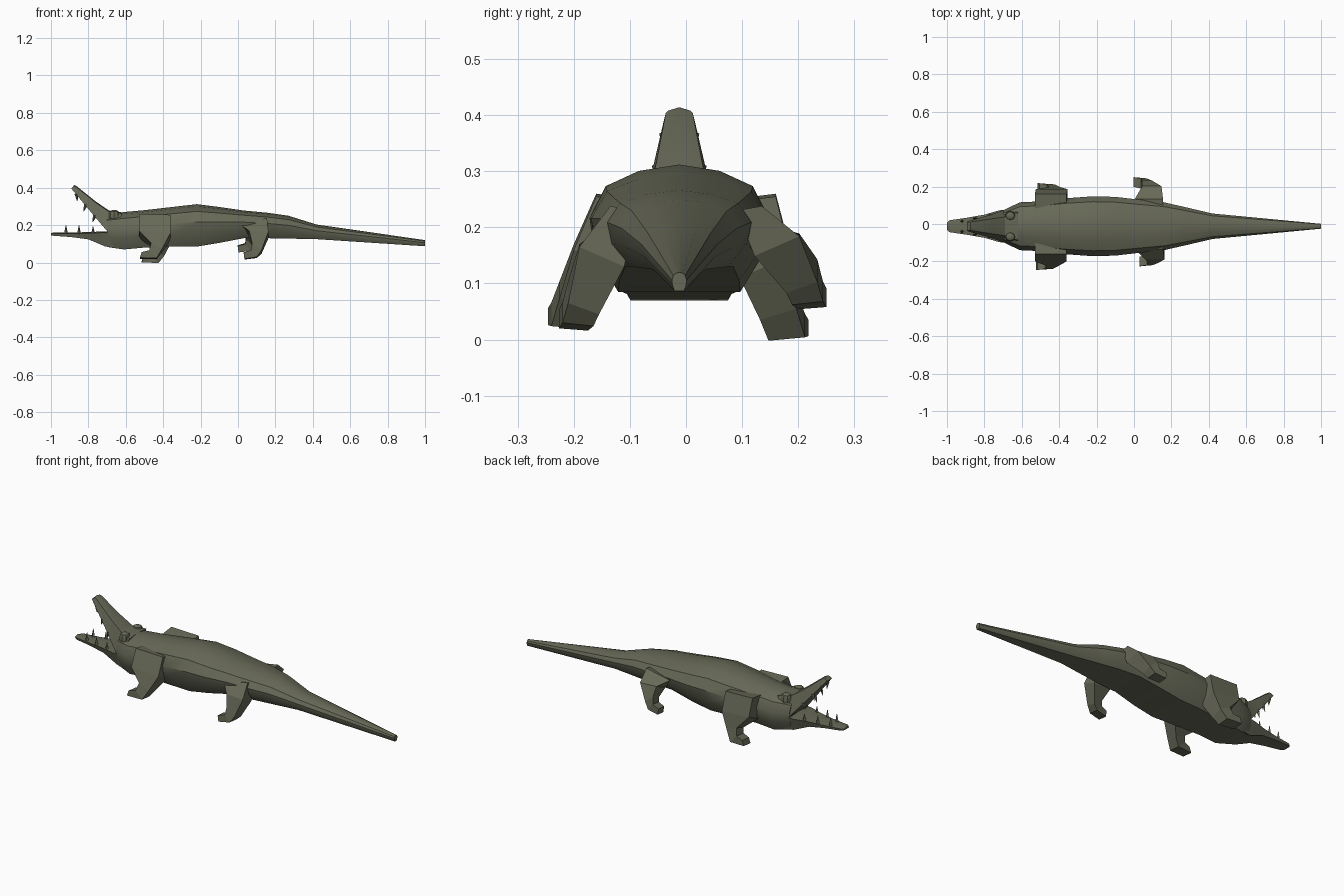
import bpy, bmesh, math
from mathutils import Vector

OLIVE = bpy.data.materials.new("olive_hide")
OLIVE.diffuse_color = (0.135, 0.14, 0.095, 1)
YC = -0.012  # body centre line


def loft(name, rings, smooth=30):
    """Skin a list of equal-length point rings and cap both ends."""
    bm = bmesh.new()
    vs = [[bm.verts.new(p) for p in r] for r in rings]
    n = len(rings[0])
    for a, b in zip(vs, vs[1:]):
        for i in range(n):
            j = (i + 1) % n
            bm.faces.new((a[i], a[j], b[j], b[i]))
    bm.faces.new(vs[0])
    bm.faces.new(vs[-1])
    bmesh.ops.recalc_face_normals(bm, faces=bm.faces)
    me = bpy.data.meshes.new(name)
    bm.to_mesh(me)
    bm.free()
    me.materials.append(OLIVE)
    ob = bpy.data.objects.new(name, me)
    bpy.context.collection.objects.link(ob)
    if smooth:
        bpy.context.view_layer.objects.active = ob
        ob.select_set(True)
        bpy.ops.object.shade_smooth_by_angle(angle=math.radians(smooth))
        ob.select_set(False)
    return ob


# body section: (share of half width, share of height)
SECTION = [(0, 1), (0.45, 0.95), (0.82, 0.83), (1, 0.58), (0.94, 0.3), (0.68, 0)]
SECTION += [(-u, v) for u, v in reversed(SECTION[1:])]

# body and tail stations: x, top z, bottom z, half width
STATIONS = [(-0.70, 0.255, 0.083, 0.085), (-0.61, 0.27, 0.07, 0.128),
            (-0.50, 0.28, 0.08, 0.133), (-0.36, 0.296, 0.085, 0.15),
            (-0.22, 0.312, 0.085, 0.16), (-0.10, 0.297, 0.105, 0.157),
            (0.03, 0.278, 0.13, 0.142), (0.16, 0.266, 0.13, 0.128),
            (0.27, 0.25, 0.128, 0.103), (0.42, 0.203, 0.125, 0.068),
            (1.0, 0.12, 0.087, 0.013)]
loft("body", [[(x, YC + u * w, zb + v * (zt - zb)) for u, v in SECTION]
              for x, zt, zb, w in STATIONS], 35)


def jaw(name, sections):
    """Sections: upper point xz, lower point xz, half width above and below."""
    loft(name, [[(a[0], YC - wa, a[1]), (a[0], YC, a[1] + 0.006), (a[0], YC + wa, a[1]),
                 (b[0], YC + wb, b[1]), (b[0], YC - wb, b[1])]
                for a, b, wa, wb in sections], 20)


jaw("upper_jaw", [((-0.62, 0.262), (-0.66, 0.16), 0.075, 0.085),
                  ((-0.69, 0.272), (-0.70, 0.168), 0.05, 0.085),
                  ((-0.76, 0.32), (-0.785, 0.268), 0.04, 0.056),
                  ((-0.865, 0.404), (-0.885, 0.388), 0.024, 0.028),
                  ((-0.875, 0.408), (-0.892, 0.396), 0.02, 0.024)])
jaw("lower_jaw", [((-0.66, 0.162), (-0.66, 0.082), 0.09, 0.075),
                  ((-0.72, 0.16), (-0.71, 0.086), 0.085, 0.06),
                  ((-0.80, 0.157), (-0.80, 0.124), 0.062, 0.05),
                  ((-0.89, 0.154), (-0.89, 0.136), 0.046, 0.04),
                  ((-0.985, 0.154), (-0.985, 0.143), 0.032, 0.03),
                  ((-1.0, 0.152), (-1.0, 0.146), 0.02, 0.02)])


def tooth(name, base, direction, length, r=0.011):
    """Small four-sided spike."""
    d = Vector(direction).normalized()
    side = Vector((0, 1, 0))
    fwd = side.cross(d)
    rings = []
    for t, s in ((-0.006, r), (length, 0.0015)):
        c = Vector(base) + d * t
        rings.append([c + side * s, c + fwd * s, c - side * s, c - fwd * s])
    loft(name, rings, 0)


for s in (-1, 1):
    # lower teeth
    for x, y, h in ((-0.92, 0.028, 0.042), (-0.85, 0.043, 0.04), (-0.775, 0.056, 0.035)):
        tooth("lower_tooth", (x, YC + s * y, 0.157), (0, 0, 1), h)
    # upper teeth, square to the open jaw
    for t, y in ((0.12, 0.025), (0.38, 0.038), (0.64, 0.053)):
        p = (-0.885 + 0.185 * t, YC + s * y, 0.388 - 0.22 * t)
        tooth("upper_tooth", p, (0.1, 0, -1) if t < 0.2 else (-0.35, 0, -1), 0.033)
    # raised eyes
    loft("eye", [[(-0.662 + r * 1.1 * math.cos(a), YC + s * 0.056 + r * math.sin(a), z)
                  for a in (i * math.pi / 4 for i in range(8))]
                 for z, r in ((0.235, 0.026), (0.262, 0.026), (0.274, 0.021), (0.28, 0.01))])


def leg(name, side, rows, shift=(0, 0, 0)):
    """Rows: front xz, back xz, inner y, outer y, outer lift; shift grows toward the foot."""
    rings = []
    for i, (f, b, yi, yo, lift) in enumerate(rows):
        k = min(1, i / 2)
        off = Vector(shift) * k
        rings.append([Vector((x, side * y, z + dz)) + off for x, z, y, dz in
                      ((*f, yi, 0), (*f, yo, lift), (*b, yo, lift), (*b, yi, 0))])
    loft(name, rings, 0)


FRONT = [((-0.53, 0.25), (-0.36, 0.245), 0.08, 0.16, 0.01),
         ((-0.53, 0.13), (-0.36, 0.12), 0.11, 0.20, 0.04),
         ((-0.465, 0.085), (-0.405, 0.055), 0.16, 0.225, 0.02),
         ((-0.475, 0.06), (-0.435, 0.018), 0.175, 0.24, 0.006),
         ((-0.515, 0.05), (-0.525, 0.02), 0.185, 0.246, 0.006)]
REAR = [((0.005, 0.20), (0.155, 0.23), 0.09, 0.135, 0.008),
        ((0.06, 0.135), (0.163, 0.13), 0.11, 0.19, 0.035),
        ((0.075, 0.085), (0.125, 0.045), 0.155, 0.21, 0.02),
        ((0.07, 0.06), (0.10, 0.024), 0.165, 0.22, 0.006),
        ((0.03, 0.05), (0.035, 0.016), 0.175, 0.226, 0.004)]
leg("front_leg_right", -1, FRONT)
leg("front_leg_left", 1, FRONT, (0.01, -0.028, -0.02))
leg("rear_leg_right", -1, REAR)
leg("rear_leg_left", 1, REAR, (-0.032, 0.024, 0.038))
